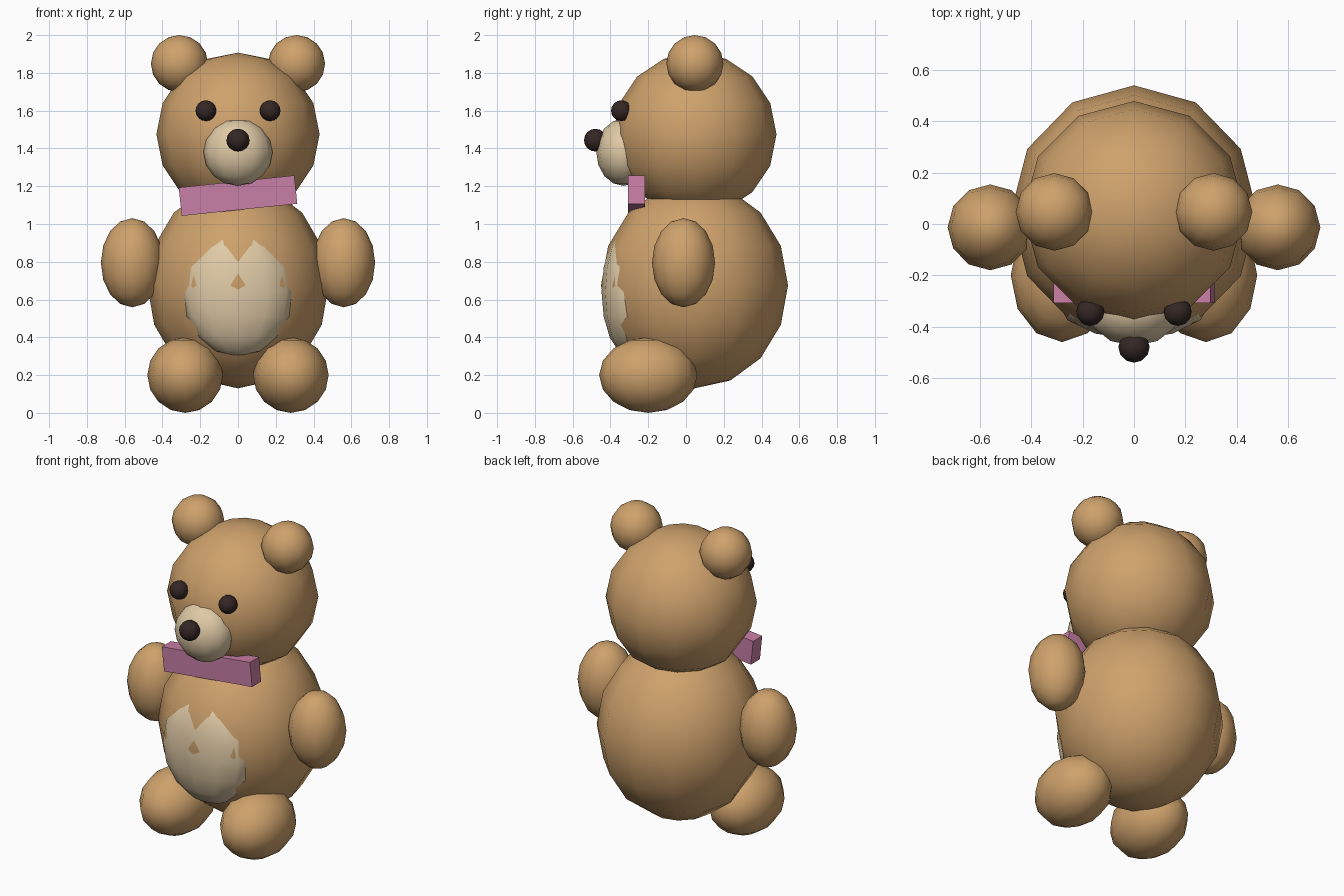
import bpy, math

if "Cube" in bpy.data.objects:
    bpy.data.objects.remove(bpy.data.objects["Cube"])


def material(name, rgb):
    m = bpy.data.materials.new(name)
    m.diffuse_color = (*rgb, 1)
    m.use_nodes = True
    m.node_tree.nodes["Principled BSDF"].inputs["Base Color"].default_value = m.diffuse_color
    return m


FUR = material("fur", (0.62, 0.36, 0.15))
CREAM = material("cream", (0.74, 0.59, 0.38))
DARK = material("dark", (0.035, 0.02, 0.018))
PINK = material("pink", (0.58, 0.21, 0.38))


def ball(name, loc, radii, mat):
    """Low-poly ellipsoid, smooth shaded."""
    bpy.ops.mesh.primitive_uv_sphere_add(segments=12, ring_count=8, radius=1, location=loc)
    ob = bpy.context.object
    ob.name = name
    ob.scale = radii
    bpy.ops.object.transform_apply(location=False, rotation=False, scale=True)
    bpy.ops.object.shade_smooth()
    ob.data.materials.append(mat)
    return ob


def pair(name, loc, radii, mat):
    """Mirrored left and right parts."""
    for side, s in (("left", 1), ("right", -1)):
        ball(f"{side}_{name}", (s * loc[0], loc[1], loc[2]), radii, mat)


# Torso with belly patch
ball("body", (0, 0.045, 0.675), (0.48, 0.495, 0.545), FUR)
ball("belly_patch", (0, -0.30, 0.64), (0.30, 0.147, 0.34), CREAM)

# Head and face
ball("head", (0, 0.047, 1.475), (0.432, 0.432, 0.432), FUR)
ball("muzzle", (0, -0.33, 1.38), (0.183, 0.145, 0.178), CREAM)
ball("nose", (0, -0.48, 1.444), (0.061, 0.06, 0.06), DARK)
pair("eye", (0.17, -0.342, 1.6), (0.055, 0.055, 0.055), DARK)
pair("ear", (0.31, 0.047, 1.849), (0.151, 0.151, 0.151), FUR)

# Limbs
pair("arm", (0.56, -0.013, 0.795), (0.166, 0.167, 0.236), FUR)
pair("leg", (0.28, -0.2, 0.2), (0.2, 0.26, 0.2), FUR)

# Tilted ribbon under the chin
bpy.ops.mesh.primitive_cube_add(size=1, location=(0, -0.263, 1.15), rotation=(0, math.radians(-6), 0))
ribbon = bpy.context.object
ribbon.name = "neck_ribbon"
ribbon.scale = (0.615, 0.09, 0.151)
ribbon.data.materials.append(PINK)
